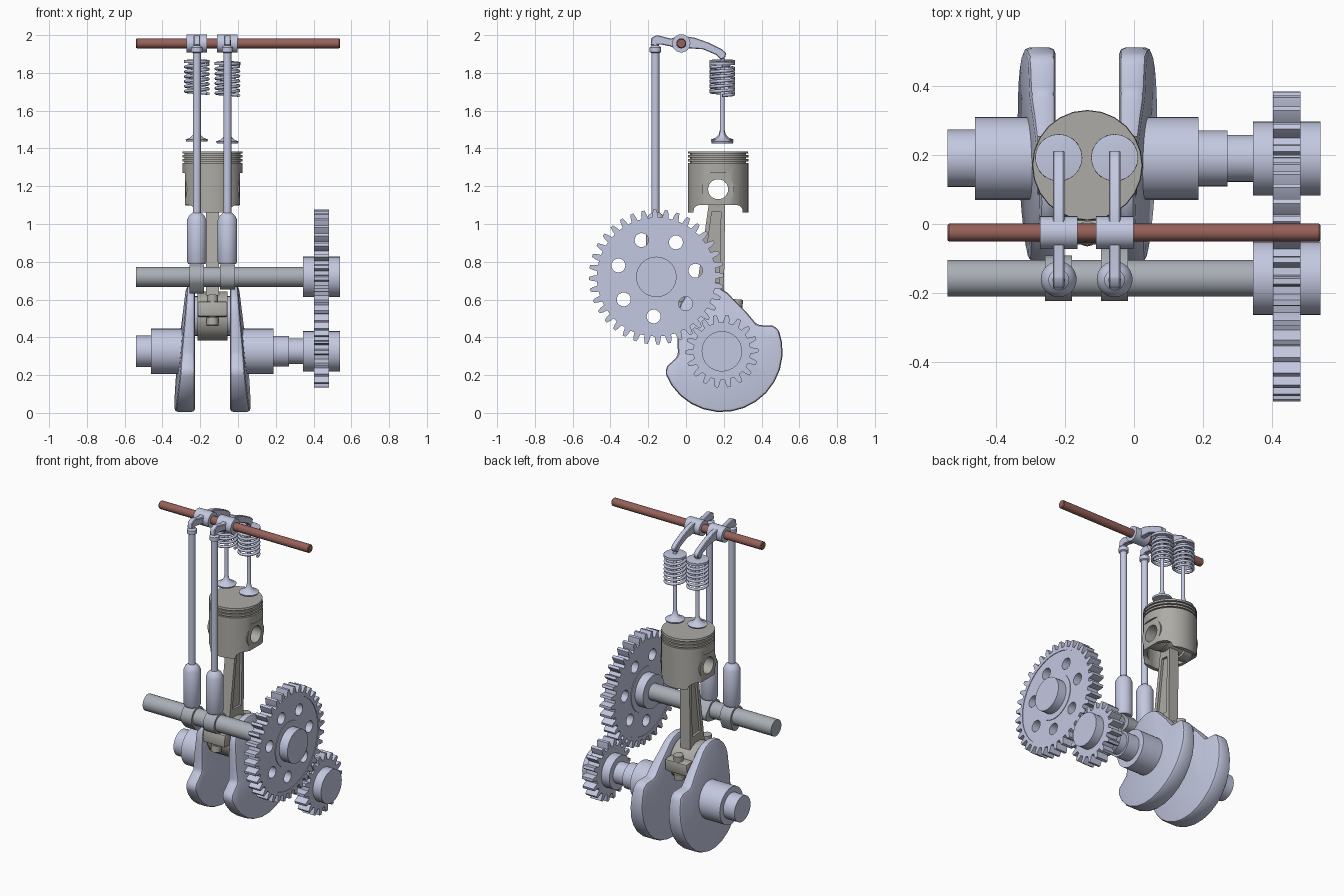
import bpy, bmesh, math
from math import sin, cos, pi, radians
from mathutils import Matrix, Vector

if "Cube" in bpy.data.objects:
    bpy.data.objects.remove(bpy.data.objects["Cube"])

def material(name, rgb):
    m = bpy.data.materials.new(name)
    m.diffuse_color = (*rgb, 1)
    m.use_nodes = True
    m.node_tree.nodes["Principled BSDF"].inputs["Base Color"].default_value = m.diffuse_color
    return m

STEEL = material("steel", (0.55, 0.58, 0.75))
SHAFT = material("shaft_grey", (0.40, 0.43, 0.47))
ALLOY = material("alloy", (0.42, 0.41, 0.38))
BROWN = material("brown", (0.30, 0.12, 0.10))

def finish(name, bm, mat):
    bmesh.ops.remove_doubles(bm, verts=bm.verts, dist=1e-5)
    bmesh.ops.recalc_face_normals(bm, faces=bm.faces)
    me = bpy.data.meshes.new(name)
    bm.to_mesh(me)
    bm.free()
    ob = bpy.data.objects.new(name, me)
    bpy.context.collection.objects.link(ob)
    if mat:
        me.materials.append(mat)
    return ob

def lathe(name, profile, center, axis="Z", seg=32, mat=STEEL, ring=False):
    """Revolve (radius, height) points; ring=True closes the profile loop."""
    bm = bmesh.new()
    c = Vector(center)
    rows = []
    for i in range(seg):
        a = 2 * pi * i / seg
        rows.append([bm.verts.new(c + (Vector((r * cos(a), r * sin(a), h)) if axis == "Z"
                                       else Vector((h, r * cos(a), r * sin(a)))))
                     for r, h in profile])
    n = len(profile)
    for i in range(seg):
        A, B = rows[i], rows[(i + 1) % seg]
        for j in range(n if ring else n - 1):
            k = (j + 1) % n
            bm.faces.new((A[j], A[k], B[k], B[j]))
    if not ring:
        for j in (0, n - 1):
            if profile[j][0] > 1e-6:
                bm.faces.new([row[j] for row in rows])
    return finish(name, bm, mat)

def prism(name, pts, x0, x1, mat=STEEL):
    """Extrude a (y, z) outline along x."""
    bm = bmesh.new()
    f = bm.faces.new([bm.verts.new((x0, y, z)) for y, z in pts])
    g = bmesh.ops.extrude_face_region(bm, geom=[f])["geom"]
    for v in g:
        if isinstance(v, bmesh.types.BMVert):
            v.co.x = x1
    return finish(name, bm, mat)

def box(name, x, y, z, mat=STEEL):
    return prism(name, [(y[0], z[0]), (y[1], z[0]), (y[1], z[1]), (y[0], z[1])], x[0], x[1], mat)

def apply_mod(ob, mod):
    bpy.context.view_layer.objects.active = ob
    bpy.ops.object.modifier_apply(modifier=mod.name)

def cut(ob, *cutters):
    for c in cutters:
        m = ob.modifiers.new("cut", "BOOLEAN")
        m.operation, m.solver, m.object = "DIFFERENCE", "EXACT", c
        apply_mod(ob, m)
        bpy.data.objects.remove(c)

def bevel(ob, w, seg=2):
    m = ob.modifiers.new("bevel", "BEVEL")
    m.width, m.segments, m.limit_method, m.angle_limit = w, seg, "ANGLE", radians(35)
    apply_mod(ob, m)

CX = -0.135                       # cylinder centre line
CY, CZ = 0.19, 0.326              # crank axis
KY, KZ = -0.157, 0.72             # camshaft axis
PY, PZ = 0.17, 1.184              # piston pin
VX = (-0.218, -0.056)             # valve train stations

# Crankshaft
lathe("crank_front_journal", [(0.083, -0.54), (0.083, -0.46), (0.12, -0.46), (0.12, -0.25)],
      (0, CY, CZ), "X")
lathe("crank_rear_journal", [(0.12, -0.02), (0.12, 0.187), (0.081, 0.187), (0.081, 0.27),
      (0.068, 0.27), (0.068, 0.345)], (0, CY, CZ), "X")
D = Vector((-0.36, 0.933)).normalized()   # throw direction in y, z
S = Vector((D.y, -D.x))
def crank_pt(s, d):
    p = Vector((CY, CZ)) + S * s + D * d
    return p.x, p.y
pin_y, pin_z = crank_pt(0, 0.2)
outline = [(0.322 * cos(-pi * i / 14), 0.322 * sin(-pi * i / 14)) for i in range(15)]
outline += [(-0.30, 0.03), (-0.225, 0.062), (-0.195, 0.15)]
outline += [(0.16 * cos(radians(a)), 0.2 + 0.16 * sin(radians(a))) for a in range(165, 10, -15)]
outline += [(0.195, 0.15), (0.225, 0.062), (0.30, 0.03)]
for side in (-1, 1):
    web = prism("crank_web", [crank_pt(*p) for p in outline], CX + side * 0.092, CX + side * 0.2)
    for v in web.data.vertices:           # outer face leans in toward the pin
        if abs(v.co.x - CX) > 0.15:
            d = (Vector((v.co.y, v.co.z)) - Vector((CY, CZ))).dot(D)
            v.co.x = CX + side * (0.172 - 0.098 * d)
    bevel(web, 0.018)
lathe("crank_pin", [(0.105, -0.1), (0.105, 0.1)], (CX, pin_y, pin_z), "X")

# Timing gears
def gear_pts(cy, cz, n, root, tip, phase):
    p = 2 * pi / n
    mid = (root + tip) / 2
    tooth = [(root, -0.30), (mid, -0.24), (tip, -0.13), (tip, 0.13), (mid, 0.24), (root, 0.30)]
    return [(cy + r * cos(phase + (i + f) * p), cz + r * sin(phase + (i + f) * p))
            for i in range(n) for r, f in tooth]

mesh_dir = math.atan2(KZ - CZ, KY - CY)
prism("crank_gear", gear_pts(CY, CZ, 18, 0.152, 0.193, mesh_dir + pi / 18), 0.402, 0.482)
big = prism("cam_gear", gear_pts(KY, KZ, 36, 0.315, 0.357, mesh_dir + pi), 0.402, 0.482)
holes = [lathe("hole", [(0.037, 0.35), (0.037, 0.55)],
               (0, KY + 0.21 * cos(a), KZ + 0.21 * sin(a)), "X", 20)
         for a in [radians(9) + 2 * pi * i / 7 for i in range(7)]]
grooves = [lathe("groove", [(0.145, a), (0.295, a), (0.295, b), (0.145, b)], (0, KY, KZ), "X",
                 48, ring=True) for a, b in ((0.478, 0.5), (0.38, 0.406))]
cut(big, *holes, *grooves)
for nm, y, z in (("crank_gear_hub", CY, CZ), ("cam_gear_hub", KY, KZ)):
    lathe(nm, [(0.107, 0.345), (0.107, 0.54)], (0, y, z), "X")

# Camshaft and lobes
lathe("camshaft", [(0.053, -0.54), (0.053, 0.538)], (0, KY, KZ), "X", mat=SHAFT)
for x, ang in zip(VX, (-80, -20)):
    a0 = radians(ang)
    base = [(0.066 * cos(a0 + radians(t)), 0.066 * sin(a0 + radians(t))) for t in range(70, 291, 10)]
    nose = [(0.05 * cos(a0) + 0.04 * cos(a0 + radians(t)), 0.05 * sin(a0) + 0.04 * sin(a0 + radians(t)))
            for t in range(-60, 61, 15)]
    prism("cam_lobe", [(KY + y, KZ + z) for y, z in base + nose], x - 0.039, x + 0.039, SHAFT)

# Connecting rod, built upright at the pin then tilted
tilt = math.atan2(PY - pin_y, PZ - pin_z)
L = math.hypot(PY - pin_y, PZ - pin_z)
beam = prism("rod_beam", [(-0.075, 0.10), (0.075, 0.10), (0.042, L - 0.06), (-0.042, L - 0.06)],
             -0.035, 0.035, ALLOY)
pocket = [(-0.045, 0.18), (0.045, 0.18), (0.024, L - 0.12), (-0.024, L - 0.12)]
cut(beam, prism("pocket", pocket, 0.02, 0.06), prism("pocket", pocket, -0.06, -0.02))
def tube(name, ro, ri, w, z, seg=32):
    return lathe(name, [(ro, -w), (ro, w), (ri, w), (ri, -w)], (0, 0, z), "X", seg, ALLOY, True)
rod = [beam, tube("rod_big_end", 0.13, 0.104, 0.08, 0), tube("rod_small_end", 0.08, 0.053, 0.06, L)]
for s in (-1, 1):
    y = sorted((s * 0.11, s * 0.178))
    lug = box("rod_lug", (-0.08, 0.08), y, (-0.015, 0.065), ALLOY)
    bevel(lug, 0.01)
    rod += [lug,
            lathe("rod_bolt", [(0.032, -0.06), (0.032, -0.02), (0.02, -0.02), (0.02, 0.06), (0.03, 0.06),
                  (0.03, 0.10)], (0, s * 0.147, 0), "Z", 12, ALLOY)]
M = Matrix.Translation((CX, pin_y, pin_z)) @ Matrix.Rotation(-tilt, 4, "X")
for ob in rod:
    ob.data.transform(M)

# Piston with ring grooves, hollow skirt and pin bosses
prof = [(0, 1.385), (0.158, 1.385)]
for z in (1.372, 1.352, 1.332):
    prof += [(0.160, z), (0.148, z), (0.148, z - 0.008), (0.160, z - 0.008)]
prof += [(0.16, 1.06), (0.135, 1.06), (0.135, 1.29), (0, 1.29)]
piston = lathe("piston", prof, (CX, PY, 0), "Z", 24, ALLOY)
flats = [box("flat", (CX + a, CX + b), (-0.1, 0.5), (1.0, 1.27)) for a, b in ((-0.3, -0.146), (0.146, 0.3))]
notch = box("notch", (CX - 0.3, CX + 0.3), (0.04, 0.30), (0.98, 1.10))
bevel(notch, 0.03, 3)
pin_hole = lathe("pin_hole", [(0.053, -0.3), (0.053, 0.3)], (CX, PY, PZ), "X", 24)
cut(piston, *flats, notch, pin_hole)
for s in (-1, 1):
    lathe("pin_boss", [(0.085, s * 0.07), (0.085, s * 0.144), (0.053, s * 0.144), (0.053, s * 0.07)],
          (CX, PY, PZ), "X", 24, ALLOY, True)

# Rocker shaft
RY, RZ = -0.025, 1.956
lathe("rocker_shaft", [(0.022, -0.54), (0.026, -0.535), (0.026, 0.535), (0.022, 0.54)],
      (0, RY, RZ), "X", 24, BROWN)

arm = [(-0.187, 1.945), (-0.184, 1.985), (-0.155, 2.0), (-0.08, 1.982), (-0.025, 1.998), (0.05, 1.985),
       (0.12, 1.96), (0.19, 1.925), (0.213, 1.905), (0.207, 1.88), (0.185, 1.87), (0.16, 1.895),
       (0.09, 1.925), (0.02, 1.93), (-0.025, 1.915), (-0.08, 1.94), (-0.13, 1.95)]
for x, drop in zip(VX, (0, 0.01)):
    # Tappet and pushrod
    lathe("tappet", [(0.045, 0.787), (0.052, 0.80), (0.052, 1.02), (0.04, 1.045), (0.022, 1.06)],
          (x, -0.16, 0), "Z", 24)
    lathe("pushrod", [(0.021, 1.04), (0.021, 1.905), (0.03, 1.91), (0.03, 1.935), (0.018, 1.945),
          (0.018, 1.975)], (x, -0.162, 0), "Z", 20)
    # Rocker arm and hub
    a = prism("rocker_arm", arm, x - 0.017, x + 0.017)
    bevel(a, 0.004, 1)
    cut(a, lathe("bore", [(0.026, -0.1), (0.026, 0.1)], (x, RY, RZ), "X", 24))
    lathe("rocker_hub", [(0.048, -0.054), (0.048, 0.054), (0.0262, 0.054), (0.0262, -0.054)],
          (x, RY, RZ), "X", 24, ring=True)
    # Valve and spring retainer
    z = -drop
    lathe("valve", [(0, 1.437), (0.056, 1.437), (0.06, 1.447), (0.035, 1.457), (0.018, 1.475), (0.012, 1.50),
          (0.012, 1.89), (0, 1.89)], (x, 0.192, z), "Z", 24)
    lathe("spring_retainer", [(0.012, 1.84), (0.04, 1.84), (0.045, 1.852), (0.068, 1.852), (0.068, 1.868),
          (0.03, 1.872), (0.012, 1.872)], (x, 0.192, z), "Z", 24)
    # Spring
    cu = bpy.data.curves.new("valve_spring", "CURVE")
    cu.dimensions, cu.bevel_depth, cu.bevel_resolution, cu.use_fill_caps = "3D", 0.0085, 2, True
    sp = cu.splines.new("POLY")
    n, turns = 120, 6
    sp.points.add(n)
    for i, p in enumerate(sp.points):
        t = 2 * pi * turns * i / n
        p.co = (x + 0.06 * cos(t), 0.192 + 0.06 * sin(t), 1.69 + z + 0.155 * i / n, 1)
    cu.materials.append(STEEL)
    bpy.context.collection.objects.link(bpy.data.objects.new("valve_spring", cu))

# Smooth shading with crisp edges
bpy.ops.object.select_all(action="DESELECT")
for ob in bpy.context.scene.objects:
    if ob.type == "MESH":
        ob.select_set(True)
        bpy.context.view_layer.objects.active = ob
bpy.ops.object.shade_smooth_by_angle(angle=radians(32))
